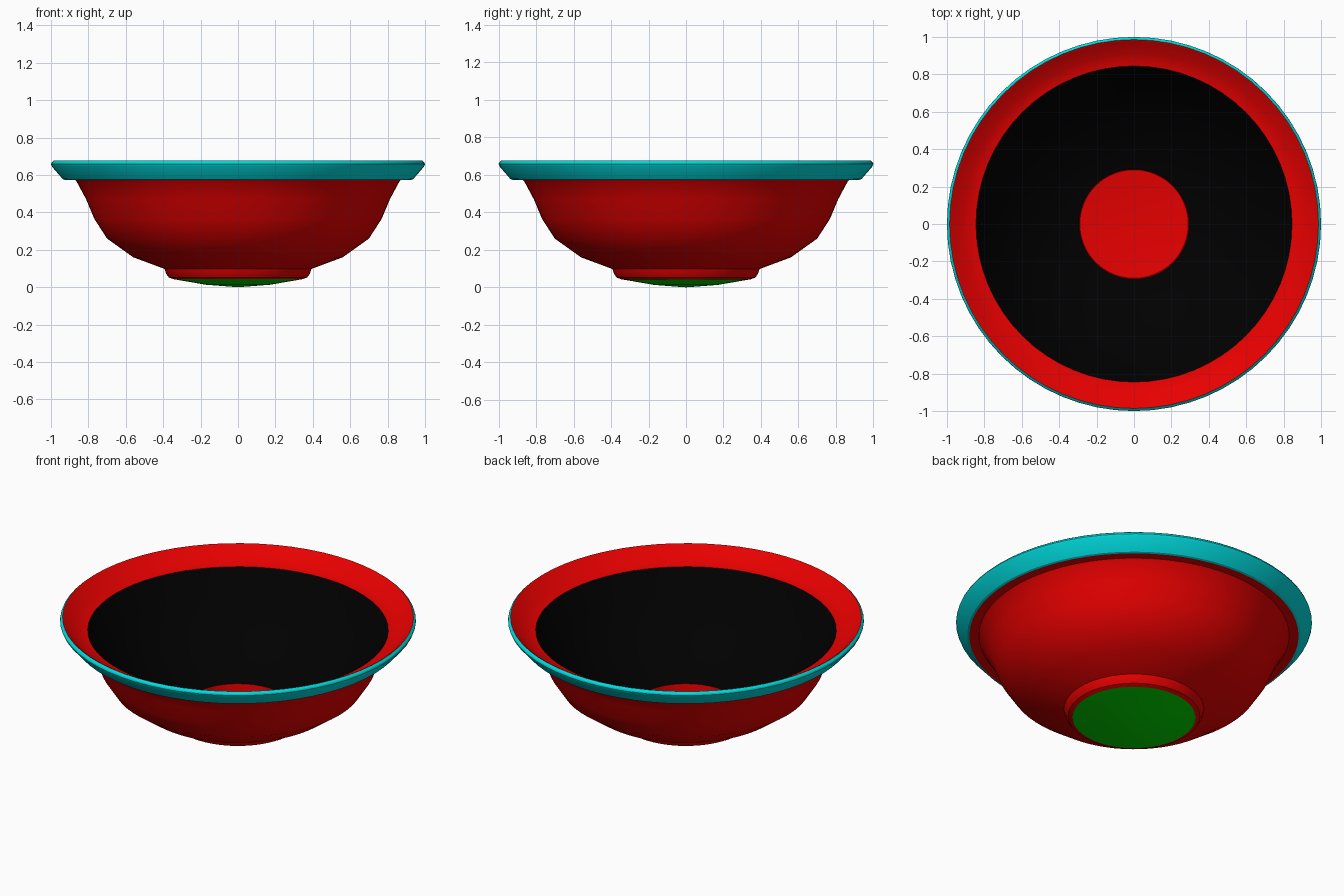
import bpy, bmesh, math

if "Cube" in bpy.data.objects:
    bpy.data.objects.remove(bpy.data.objects["Cube"])

SIDES = 64


def material(name, rgb):
    m = bpy.data.materials.new(name)
    m.diffuse_color = (*rgb, 1)
    m.use_nodes = True
    m.node_tree.nodes["Principled BSDF"].inputs["Base Color"].default_value = m.diffuse_color
    return m


RED = material("red", (0.8, 0.0, 0.0))
BLACK = material("black", (0.0, 0.0, 0.0))
CYAN = material("cyan", (0.0, 0.7, 0.72))
GREEN = material("green", (0.0, 0.7, 0.0))


def lathe(name, profile, mat, angle=30):
    """Revolve (radius, z) points; travel outward below, inward above."""
    bm = bmesh.new()
    rings = []
    for r, z in profile:
        if r == 0:
            rings.append([bm.verts.new((0, 0, z))] * SIDES)
        else:
            rings.append([bm.verts.new((r * math.cos(2 * math.pi * i / SIDES),
                                        r * math.sin(2 * math.pi * i / SIDES), z))
                          for i in range(SIDES)])
    for a, b in zip(rings, rings[1:]):
        for i in range(SIDES):
            j = (i + 1) % SIDES
            quad = list(dict.fromkeys((a[i], a[j], b[j], b[i])))
            bm.faces.new(quad)
    me = bpy.data.meshes.new(name)
    bm.to_mesh(me)
    bm.free()
    me.materials.append(mat)
    ob = bpy.data.objects.new(name, me)
    bpy.context.collection.objects.link(ob)
    bpy.ops.object.select_all(action='DESELECT')
    ob.select_set(True)
    bpy.context.view_layer.objects.active = ob
    bpy.ops.object.shade_smooth_by_angle(angle=math.radians(angle))
    return ob


# Domed underside of the foot
lathe("foot_base", [(0, 0), (0.17, 0.013), (0.345, 0.043)], GREEN)

# Foot ring
lathe("foot_ring", [(0.345, 0.043), (0.37, 0.052), (0.384, 0.072), (0.393, 0.098)], RED, 20)

# Outer wall of the bowl, out to the underside of the rim
lathe("bowl_wall", [(0.393, 0.098), (0.56, 0.16), (0.70, 0.26), (0.768, 0.365),
                    (0.812, 0.47), (0.863, 0.565), (0.872, 0.574), (0.925, 0.574)], RED, 40)

# Coloured band around the rim
lathe("rim_band", [(0.925, 0.574), (0.937, 0.578), (0.995, 0.645), (1.0, 0.658),
                   (0.997, 0.667), (0.986, 0.677)], CYAN, 25)

# Inside of the rim and its ledge
lathe("rim_inside", [(0.986, 0.677), (0.975, 0.672), (0.912, 0.608), (0.845, 0.597)], RED, 45)

# Dark lining
lathe("bowl_lining", [(0.845, 0.597), (0.76, 0.47), (0.69, 0.375), (0.60, 0.29),
                      (0.48, 0.205), (0.37, 0.147), (0.295, 0.128)], BLACK, 40)

# Sunken well inside the foot
lathe("bowl_well", [(0.295, 0.128), (0.29, 0.07), (0.15, 0.056), (0, 0.052)], RED, 30)
